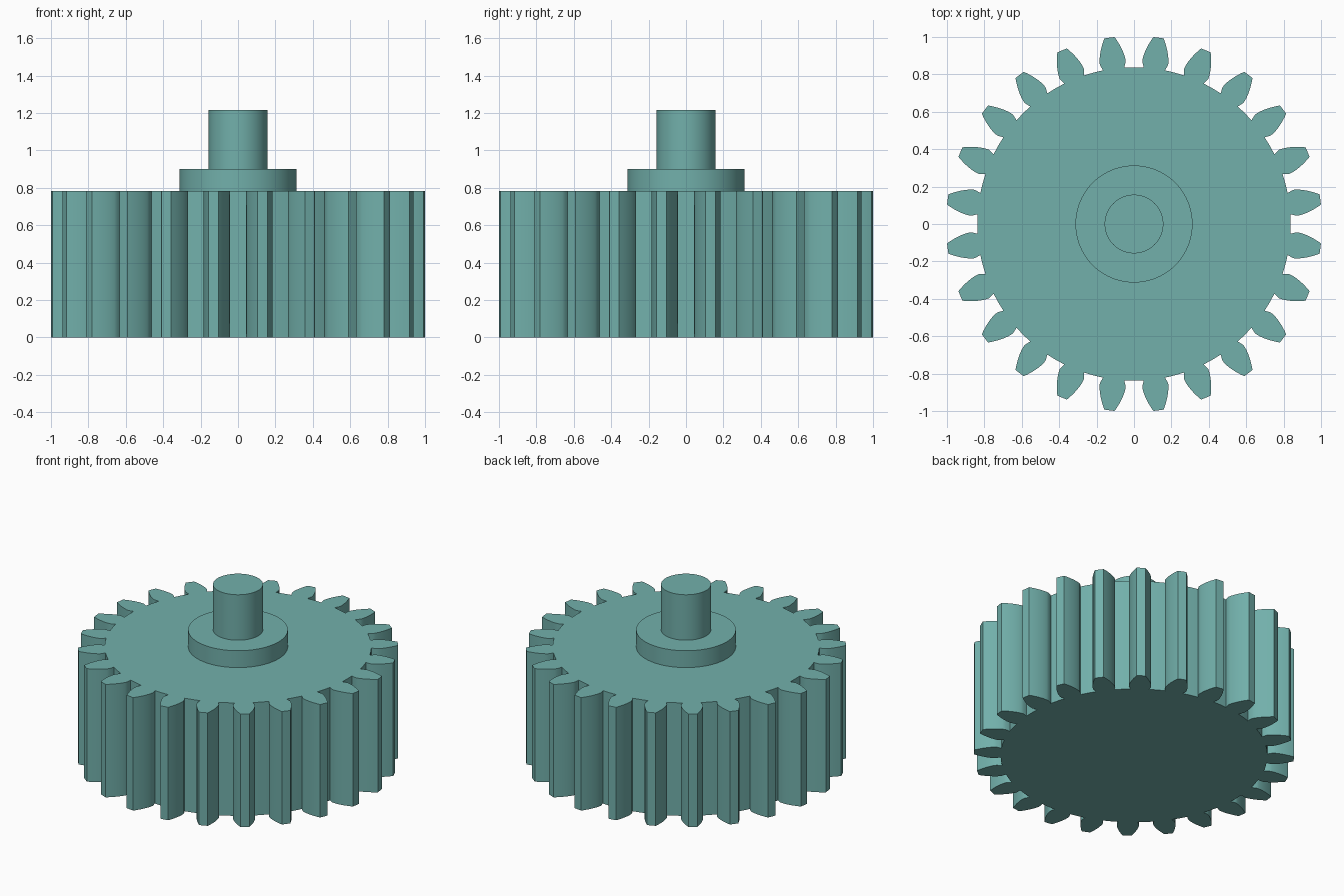
import bpy, bmesh, math

if "Cube" in bpy.data.objects:
    bpy.data.objects.remove(bpy.data.objects["Cube"])

TEETH = 24
MODULE = 0.0773
TIP_R = 13 * MODULE
BASE_R = 12 * MODULE * math.cos(math.radians(20))
ROOT_R = 0.838
GEAR_H, HUB_TOP, SHAFT_TOP = 0.783, 0.90, 1.215

teal = bpy.data.materials.new("teal")
teal.diffuse_color = (0.168, 0.434, 0.407, 1)
teal.use_nodes = True
teal.node_tree.nodes["Principled BSDF"].inputs["Base Color"].default_value = teal.diffuse_color


def polar(r, a):
    return (r * math.cos(a), r * math.sin(a))


def inv(r):
    """Involute angle at radius r."""
    p = math.acos(min(1, BASE_R / r))
    return math.tan(p) - p


def extrude(name, outline, z0, z1):
    """Solid prism from a closed outline, smooth sides with sharp edges."""
    bm = bmesh.new()
    low = [bm.verts.new((x, y, z0)) for x, y in outline]
    high = [bm.verts.new((x, y, z1)) for x, y in outline]
    bm.faces.new(low[::-1])
    bm.faces.new(high)
    n = len(outline)
    for i in range(n):
        j = (i + 1) % n
        bm.faces.new((low[i], low[j], high[j], high[i]))
    mesh = bpy.data.meshes.new(name)
    bm.to_mesh(mesh)
    bm.free()
    mesh.materials.append(teal)
    ob = bpy.data.objects.new(name, mesh)
    bpy.context.collection.objects.link(ob)
    bpy.ops.object.select_all(action='DESELECT')
    ob.select_set(True)
    bpy.context.view_layer.objects.active = ob
    bpy.ops.object.shade_smooth_by_angle(angle=math.radians(30))
    return ob


def circle(r, n=96):
    return [polar(r, math.tau * i / n) for i in range(n)]


# Half of one tooth as (radius, half angle): root corner, then involute flank to the tip
half_at_base = math.pi / (2 * TEETH) + inv(12 * MODULE)
STEPS = 8
flank = [(ROOT_R, math.radians(3.95))]
for i in range(STEPS + 1):
    r = BASE_R + (TIP_R - BASE_R) * i / STEPS
    flank.append((r, half_at_base - inv(r)))

# Full gear outline, with a gap centred on each axis
pitch = math.tau / TEETH
gear = []
for t in range(TEETH):
    mid = (t + 0.5) * pitch
    gear += [polar(ROOT_R, mid - pitch / 2)]
    gear += [polar(r, mid - a) for r, a in flank]
    gear += [polar(TIP_R, mid)]
    gear += [polar(r, mid + a) for r, a in reversed(flank)]

extrude("gear_wheel", gear, 0, GEAR_H)
extrude("hub", circle(0.313), GEAR_H, HUB_TOP)
extrude("shaft", circle(0.157), HUB_TOP, SHAFT_TOP)
